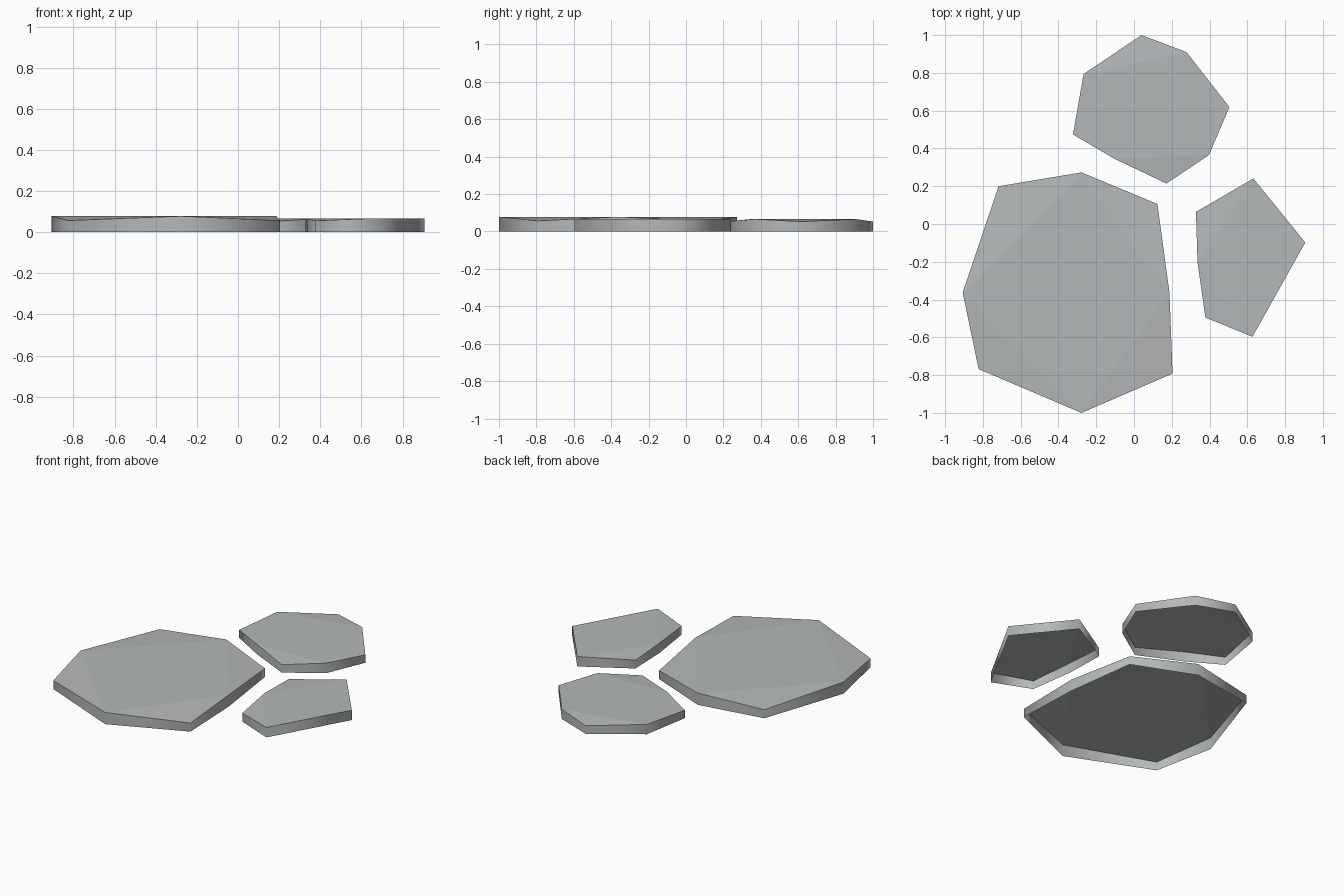
import bpy, bmesh

if "Cube" in bpy.data.objects:
    bpy.data.objects.remove(bpy.data.objects["Cube"])

stone = bpy.data.materials.new("stone_grey")
stone.diffuse_color = (0.46, 0.48, 0.49, 1.0)
stone.use_nodes = True
stone.node_tree.nodes["Principled BSDF"].inputs["Base Color"].default_value = stone.diffuse_color


def slab(name, outline, high, low, lows):
    """Open-bottomed paving stone: flat top with bevelled-down corners and a side skirt.
    outline is counter-clockwise, lows holds the indices of the lowered corners."""
    bm = bmesh.new()
    n = len(outline)
    top = [bm.verts.new((x, y, low if i in lows else high)) for i, (x, y) in enumerate(outline)]
    base = [bm.verts.new((x, y, 0)) for x, y in outline]
    # flat top and sloping corner triangles
    bm.faces.new([v for i, v in enumerate(top) if i not in lows])
    for i in lows:
        bm.faces.new((top[i - 1], top[i], top[(i + 1) % n]))
    # softly shaded side walls
    for i in range(n):
        j = (i + 1) % n
        wall = bm.faces.new((base[i], base[j], top[j], top[i]))
        wall.smooth = True
        bm.edges.get((top[i], top[j])).smooth = False
    mesh = bpy.data.meshes.new(name)
    bm.to_mesh(mesh)
    bm.free()
    mesh.materials.append(stone)
    bpy.context.collection.objects.link(bpy.data.objects.new(name, mesh))


# large stone, front left
slab("large_stone",
     [(0.188, -0.365), (0.124, 0.106), (-0.278, 0.273), (-0.717, 0.2),
      (-0.907, -0.362), (-0.823, -0.768), (-0.278, -1.0), (0.204, -0.792)],
     0.078, 0.057, (1, 3, 5, 7))

# medium stone, back
slab("medium_stone",
     [(0.505, 0.619), (0.278, 0.91), (0.04, 1.0), (-0.267, 0.794),
      (-0.323, 0.474), (-0.103, 0.345), (0.172, 0.214), (0.397, 0.365)],
     0.066, 0.053, (0, 2, 4, 6))

# small stone, right
slab("small_stone",
     [(0.907, -0.098), (0.632, 0.241), (0.328, 0.064),
      (0.336, -0.2), (0.378, -0.495), (0.627, -0.597)],
     0.066, 0.056, (2, 4))
